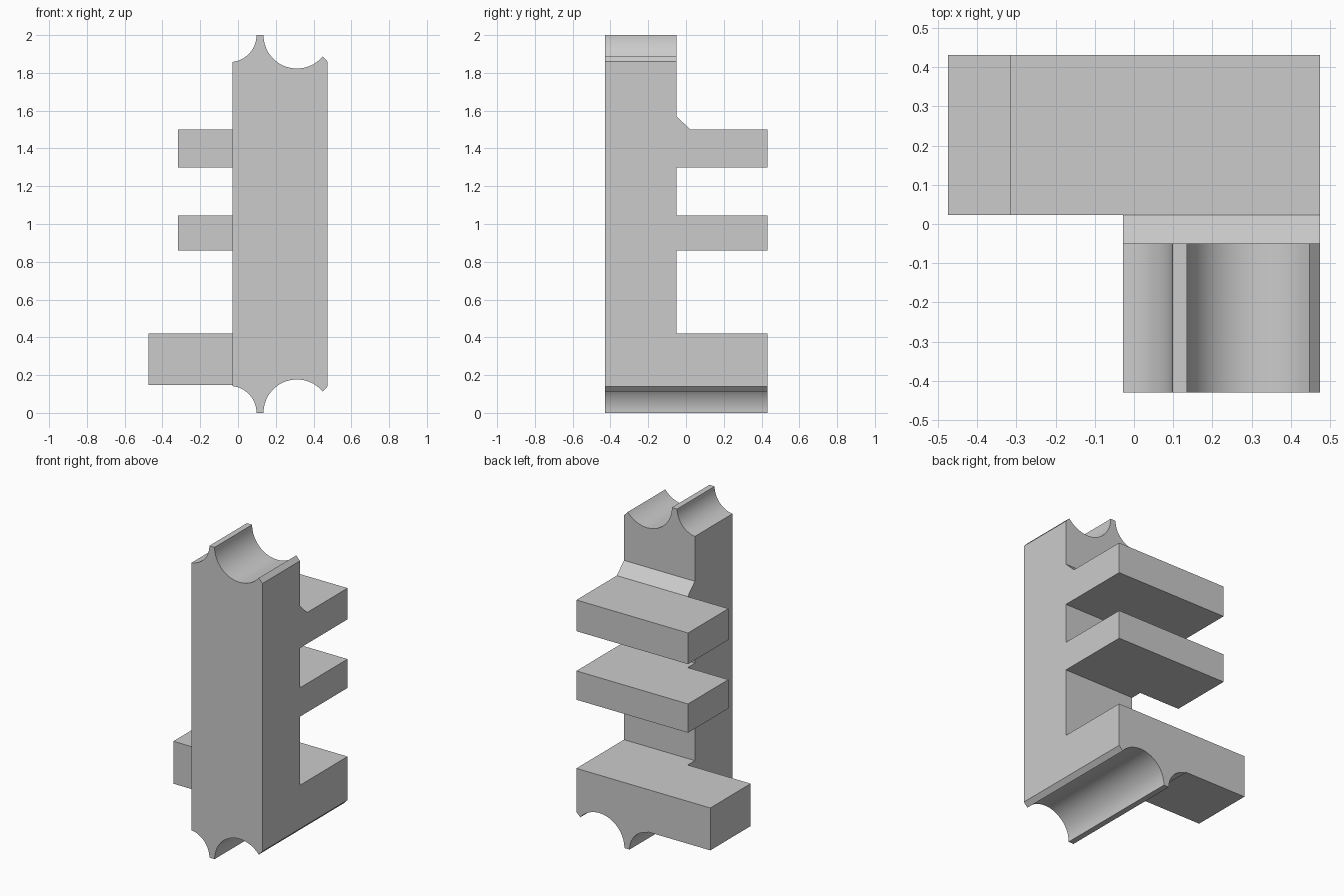
import bpy
import bmesh
from math import acos, asin, cos, pi, sin
from mathutils import Vector

default = bpy.data.objects.get("Cube")
if default:
    bpy.data.objects.remove(default, do_unlink=True)

# Single plain material
grey = bpy.data.materials.new("plain_grey")
grey.use_nodes = True
colour = (0.6, 0.6, 0.6, 1)
grey.diffuse_color = colour
grey.node_tree.nodes["Principled BSDF"].inputs["Base Color"].default_value = colour

LEFT, RIGHT = -0.028, 0.475
FRONT, BACK = -0.43, 0.432
COLUMN_BACK, ARM_FRONT = -0.05, 0.023


def prism(name, outline, start, depth):
    """Extrude a closed 3D outline from an offset along a direction."""
    bm = bmesh.new()
    start, depth = Vector(start), Vector(depth)
    face = bm.faces.new([bm.verts.new(Vector(p) + start) for p in outline])
    new = bmesh.ops.extrude_face_region(bm, geom=[face])["geom"]
    bmesh.ops.translate(bm, vec=depth, verts=[v for v in new if isinstance(v, bmesh.types.BMVert)])
    bmesh.ops.recalc_face_normals(bm, faces=bm.faces)
    mesh = bpy.data.meshes.new(name)
    bm.to_mesh(mesh)
    bm.free()
    mesh.materials.append(grey)
    obj = bpy.data.objects.new(name, mesh)
    bpy.context.collection.objects.link(obj)
    return obj


def combine(target, other, operation):
    """Apply a boolean and discard the helper."""
    mod = target.modifiers.new("combine", 'BOOLEAN')
    mod.operation, mod.solver, mod.object = operation, 'EXACT', other
    bpy.context.view_layer.objects.active = target
    bpy.ops.object.modifier_apply(modifier=mod.name)
    bpy.data.objects.remove(other, do_unlink=True)


def arc(cx, cz, radius, start, end, steps):
    return [(cx + radius * cos(start + (end - start) * i / steps),
             cz + radius * sin(start + (end - start) * i / steps)) for i in range(steps + 1)]


# Scalloped front outline: two concave coves per end, mirrored in height
small, large = 0.143, 0.177
top = arc(-0.045, 2, small, -acos((LEFT + 0.045) / small), 0, 12)
top += arc(0.312, 2, large, pi, 2 * pi - asin(0.113 / large), 28)
top.append((RIGHT, 1.859))
bottom = [(x, 2 - z) for x, z in reversed(top)]
body = prism("notched_column", [(x, 0, z) for x, z in top + bottom],
             (0, FRONT - 0.1, 0), (0, BACK - FRONT + 0.2, 0))

# Side outline: tall column, three rear shelves and a sloped shoulder
shelves = [(0.86, 1.045), (1.3, 1.5)]
side = [(FRONT, -0.1), (BACK, -0.1), (BACK, 0.42), (COLUMN_BACK, 0.42)]
for low, high in shelves:
    side += [(COLUMN_BACK, low), (BACK, low), (BACK, high)]
    if high < 1.5:
        side.append((COLUMN_BACK, high))
side += [(ARM_FRONT, 1.5), (COLUMN_BACK, 1.57), (COLUMN_BACK, 2.1), (FRONT, 2.1)]
cutter = prism("side_outline", [(0, y, z) for y, z in side], (LEFT - 0.1, 0, 0), (0.8, 0, 0))
combine(body, cutter, 'INTERSECT')

# Arms carrying the shelves sideways past the column
for end, low, high in [(-0.475, 0.148, 0.42)] + [(-0.317, *s) for s in shelves]:
    outline = [(0, ARM_FRONT, low), (0, BACK, low), (0, BACK, high), (0, ARM_FRONT, high)]
    combine(body, prism("side_arm", outline, (end, 0, 0), (LEFT - end, 0, 0)), 'UNION')

# Merge coplanar faces and keep the coves smooth with crisp edges
bm = bmesh.new()
bm.from_mesh(body.data)
bmesh.ops.remove_doubles(bm, verts=bm.verts, dist=0.0001)
bmesh.ops.dissolve_limit(bm, angle_limit=0.005, verts=bm.verts, edges=bm.edges)
bm.to_mesh(body.data)
bm.free()
bpy.ops.object.select_all(action='DESELECT')
body.select_set(True)
bpy.context.view_layer.objects.active = body
bpy.ops.object.shade_smooth_by_angle(angle=pi / 6)
